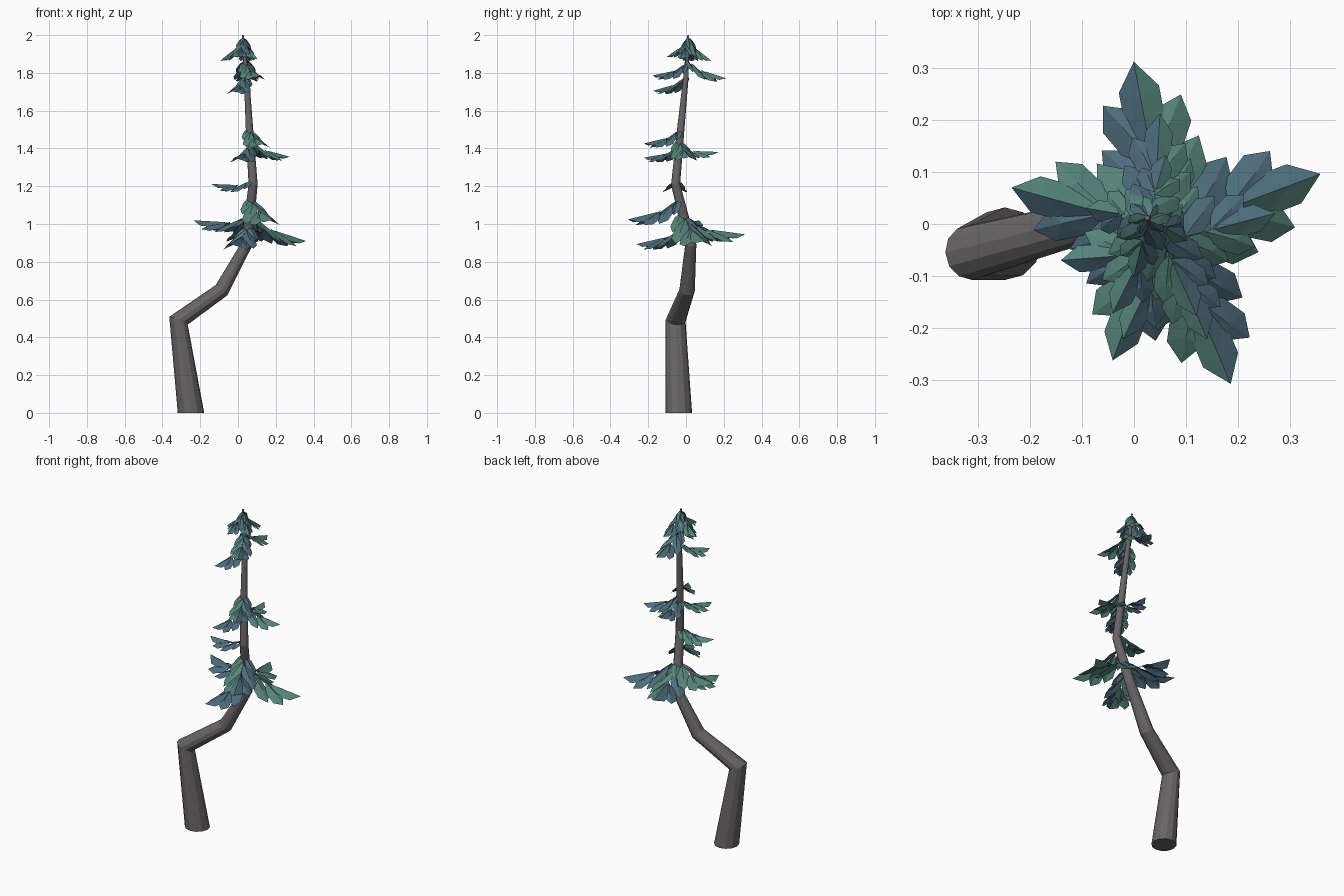
import bpy, bmesh, math
from mathutils import Vector

if "Cube" in bpy.data.objects:
    bpy.data.objects.remove(bpy.data.objects["Cube"])


def material(name, rgb):
    m = bpy.data.materials.new(name)
    m.diffuse_color = (*rgb, 1)
    m.use_nodes = True
    m.node_tree.nodes["Principled BSDF"].inputs["Base Color"].default_value = m.diffuse_color
    return m


BARK = material("grey bark", (0.14, 0.13, 0.135))
GREEN = material("teal green needles", (0.092, 0.23, 0.195))
BLUE = material("slate blue needles", (0.075, 0.15, 0.20))

# trunk path: centre and radius
PATH = [((-0.249, -0.038, 0), 0.070), ((-0.315, -0.055, 0.488), 0.053),
        ((-0.087, 0.006, 0.65), 0.041), ((0.045, 0.025, 0.89), 0.030),
        ((0.08, -0.055, 1.21), 0.024), ((0.062, -0.03, 1.48), 0.020),
        ((0.045, 0.0, 1.78), 0.014), ((0.025, 0.012, 2.0), 0.005)]
POINTS = [Vector(p) for p, r in PATH]


def finish(name, bm, mats):
    mesh = bpy.data.meshes.new(name)
    bm.to_mesh(mesh)
    bm.free()
    for m in mats:
        mesh.materials.append(m)
    bpy.context.collection.objects.link(bpy.data.objects.new(name, mesh))


def trunk_at(z):
    for a, b in zip(POINTS, POINTS[1:]):
        if z <= b.z:
            return a.lerp(b, (z - a.z) / (b.z - a.z))
    return POINTS[-1]


# crooked trunk, swept with mitred rings
def build_trunk(sides=12):
    bm = bmesh.new()
    rings = []
    for i, (p, r) in enumerate(zip(POINTS, [r for _, r in PATH])):
        n = Vector((0, 0, 1))
        if 0 < i < len(POINTS) - 1:
            n = ((p - POINTS[i - 1]).normalized() + (POINTS[i + 1] - p).normalized()).normalized()
        u = Vector((0, 1, 0)).cross(n).normalized()
        v = n.cross(u)
        rings.append([bm.verts.new(p + r * (math.cos(a) * u + math.sin(a) * v))
                      for a in (math.tau * k / sides for k in range(sides))])
    for a, b in zip(rings, rings[1:]):
        for k in range(sides):
            j = (k + 1) % sides
            bm.faces.new((a[k], a[j], b[j], b[k]))
    bm.faces.new(rings[0][::-1])
    bm.faces.new(rings[-1])
    finish("trunk", bm, [BARK])


# leaflets of a frond: start along stem, angle, length, stem lift
LEAFLETS = [(0.42, 0, 0.58, 0.03)]
for start, angle, length, lift in ((0.38, 27, 0.48, 0.02), (0.14, 33, 0.50, 0.01), (0.0, 42, 0.34, 0.0)):
    LEAFLETS += [(start, angle, length, lift), (start - 0.04, -angle, length * 1.05, lift)]


# drooping frond of folded leaflets; blue on its left half, green on its right
def build_frond(name, base_z, tip):
    base, tip = trunk_at(base_z), Vector(tip)
    d = tip - base
    size = d.length
    left = Vector((0, 0, 1)).cross(d).normalized()
    up = d.cross(left).normalized()
    bm = bmesh.new()

    def place(t, w, h):
        sag = 0.11 * 4 * t * (1 - t)
        return bm.verts.new(base + d * t + left * w * size
                            + up * (h - 0.42 * abs(w)) * size - Vector((0, 0, sag * size)))

    for start, angle, length, lift in LEAFLETS:
        c, s = math.cos(math.radians(angle)), math.sin(math.radians(angle))

        def leaf(a, b, h):
            a, b = a * length, b * length
            return place(start + a * c - b * s, a * s + b * c, h + lift)

        root, mid, end = leaf(0, 0, 0.02), leaf(0.6, 0, 0.045), leaf(1, 0, 0)
        for side in (1, -1):
            low, high = leaf(0.32, 0.2 * side, 0), leaf(0.74, 0.2 * side, 0)
            for tri in ((root, mid, low), (low, mid, high), (high, mid, end)):
                f = bm.faces.new(tri if side < 0 else tri[::-1])
                f.normal_update()
                if f.normal.dot(up) < 0:
                    f.normal_flip()
                f.material_index = 1 if (angle or side) > 0 else 0
    finish(name, bm, [GREEN, BLUE])


build_trunk()
FRONDS = [
    # lower tier
    (1.05, (0.355, 0.095, 0.90)), (1.04, (-0.235, 0.07, 1.01)),
    (1.13, (0.185, -0.305, 1.015)), (1.03, (0.0, 0.31, 0.935)),
    (0.99, (-0.04, -0.26, 0.885)), (1.23, (-0.14, -0.07, 1.205)),
    # middle tier
    (1.44, (0.27, 0.02, 1.35)), (1.50, (0.14, -0.22, 1.42)),
    (1.41, (-0.02, -0.22, 1.345)), (1.415, (0.06, 0.17, 1.375)),
    # upper tier
    (1.865, (0.05, 0.21, 1.765)), (1.85, (0.12, -0.175, 1.78)), (1.78, (-0.04, -0.17, 1.70)),
    # crown
    (1.98, (-0.09, 0.03, 1.86)), (1.98, (0.10, -0.03, 1.87)),
    (1.98, (0.0, -0.10, 1.88)), (1.98, (0.06, 0.13, 1.86)),
]
for i, (z, tip) in enumerate(FRONDS):
    build_frond(f"frond_{i + 1}", z, tip)
